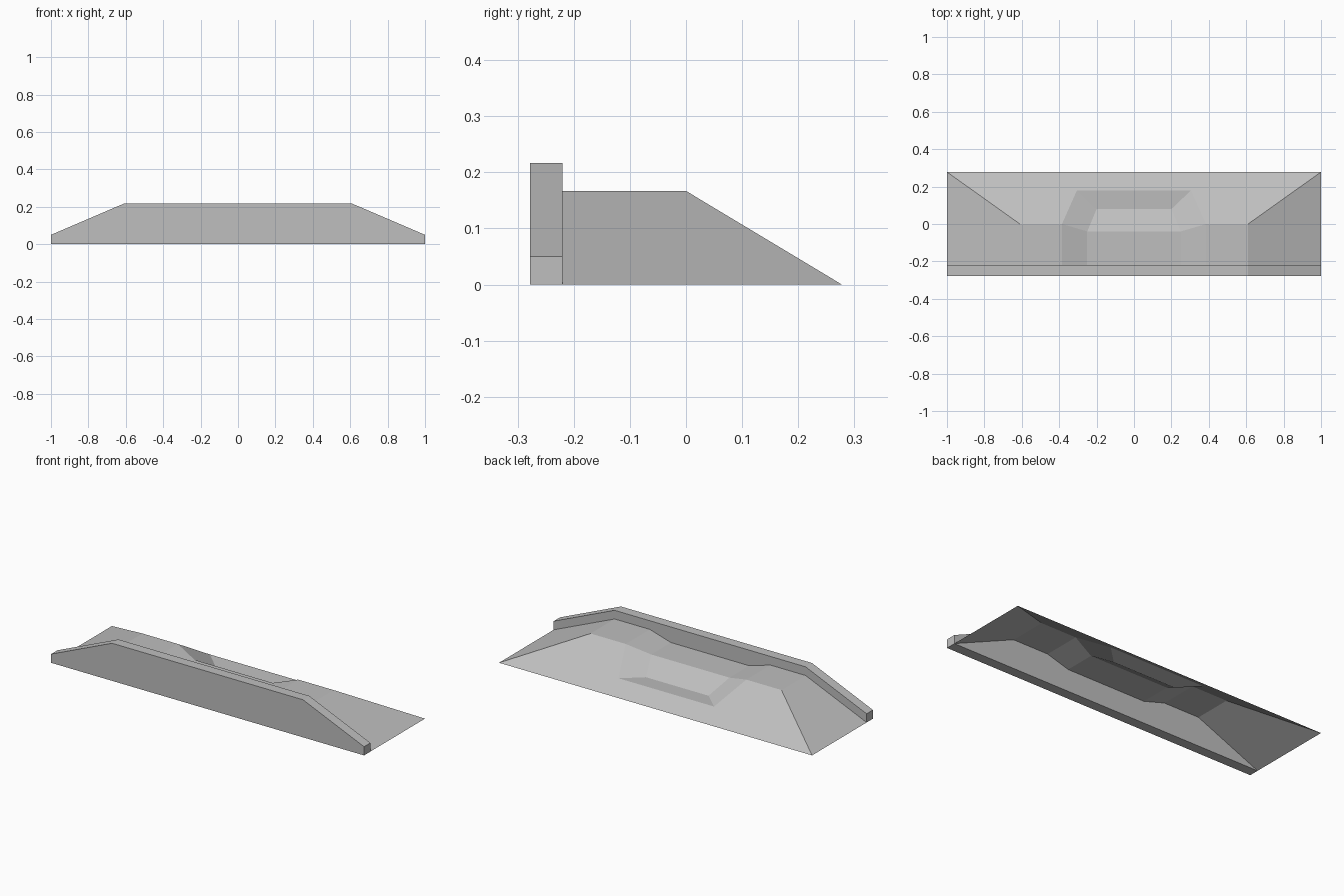
import bpy
import bmesh

cube = bpy.data.objects.get("Cube")
if cube:
    bpy.data.objects.remove(cube, do_unlink=True)

FRONT, SEAM, BACK = -0.278, -0.22, 0.278
CREST, DIP, SHELF = 0.167, 0.127, 0.055

# One plain grey for everything
grey = bpy.data.materials.new("plain_grey")
grey.use_nodes = True
colour = (0.52, 0.52, 0.52, 1)
grey.diffuse_color = colour
grey.node_tree.nodes["Principled BSDF"].inputs["Base Color"].default_value = colour


def add_object(name, bm):
    mesh = bpy.data.meshes.new(name)
    bm.to_mesh(mesh)
    bm.free()
    mesh.materials.append(grey)
    obj = bpy.data.objects.new(name, mesh)
    bpy.context.collection.objects.link(obj)
    return obj


def slope_height(y):
    return CREST * (1 - y / BACK)


# Front wall: chamfered profile extruded backwards
half = [(1, 0), (1, 0.05), (0.61, 0.217)]
profile = half + [(-x, z) for x, z in reversed(half)]
bm = bmesh.new()
face = bm.faces.new([bm.verts.new((x, FRONT, z)) for x, z in profile])
extruded = bmesh.ops.extrude_face_region(bm, geom=[face])
moved = [v for v in extruded["geom"] if isinstance(v, bmesh.types.BMVert)]
bmesh.ops.translate(bm, verts=moved, vec=(0, SEAM - FRONT, 0))
# keep the front cap so the wall is a closed solid
if not face.is_valid:
    bm.faces.new([v for v in bm.verts if v.co.y < FRONT + 0.001])
bmesh.ops.recalc_face_normals(bm, faces=bm.faces)
add_object("front_wall", bm)

# Earth bank: open shell with a hollow worn into its middle, mirrored in x
points = {
    "crest_front": (0.61, SEAM, CREST),
    "crest_back": (0.61, 0, CREST),
    "toe_front": (1, SEAM, 0),
    "toe_back": (1, BACK, 0),
    "toe_mid": (0, BACK, 0),
    "rim_front": (0.385, SEAM, CREST),
    "rim_side": (0.385, 0, CREST),
    "rim_back": (0.305, 0.18, slope_height(0.18)),
    "rim_mid": (0, 0.18, slope_height(0.18)),
    "dip_front": (0.25, SEAM, DIP),
    "dip_back": (0.25, -0.04, DIP),
    "dip_front_mid": (0, SEAM, DIP),
    "dip_back_mid": (0, -0.04, DIP),
    "shelf": (0.2, 0.08, SHELF),
    "shelf_mid": (0, 0.08, SHELF),
}
panels = [
    "crest_front toe_front toe_back crest_back",
    "rim_front crest_front crest_back rim_side",
    "rim_side crest_back toe_back rim_back",
    "rim_back toe_back toe_mid rim_mid",
    "rim_front rim_side dip_back dip_front",
    "rim_side rim_back shelf dip_back",
    "dip_front dip_back dip_back_mid dip_front_mid",
    "dip_back shelf shelf_mid dip_back_mid",
    "shelf rim_back rim_mid shelf_mid",
]
bm = bmesh.new()
verts = {name: bm.verts.new(co) for name, co in points.items()}
for panel in panels:
    bm.faces.new([verts[name] for name in panel.split()])
bank = add_object("earth_bank", bm)
mirror = bank.modifiers.new("mirror", "MIRROR")
mirror.use_clip = True
